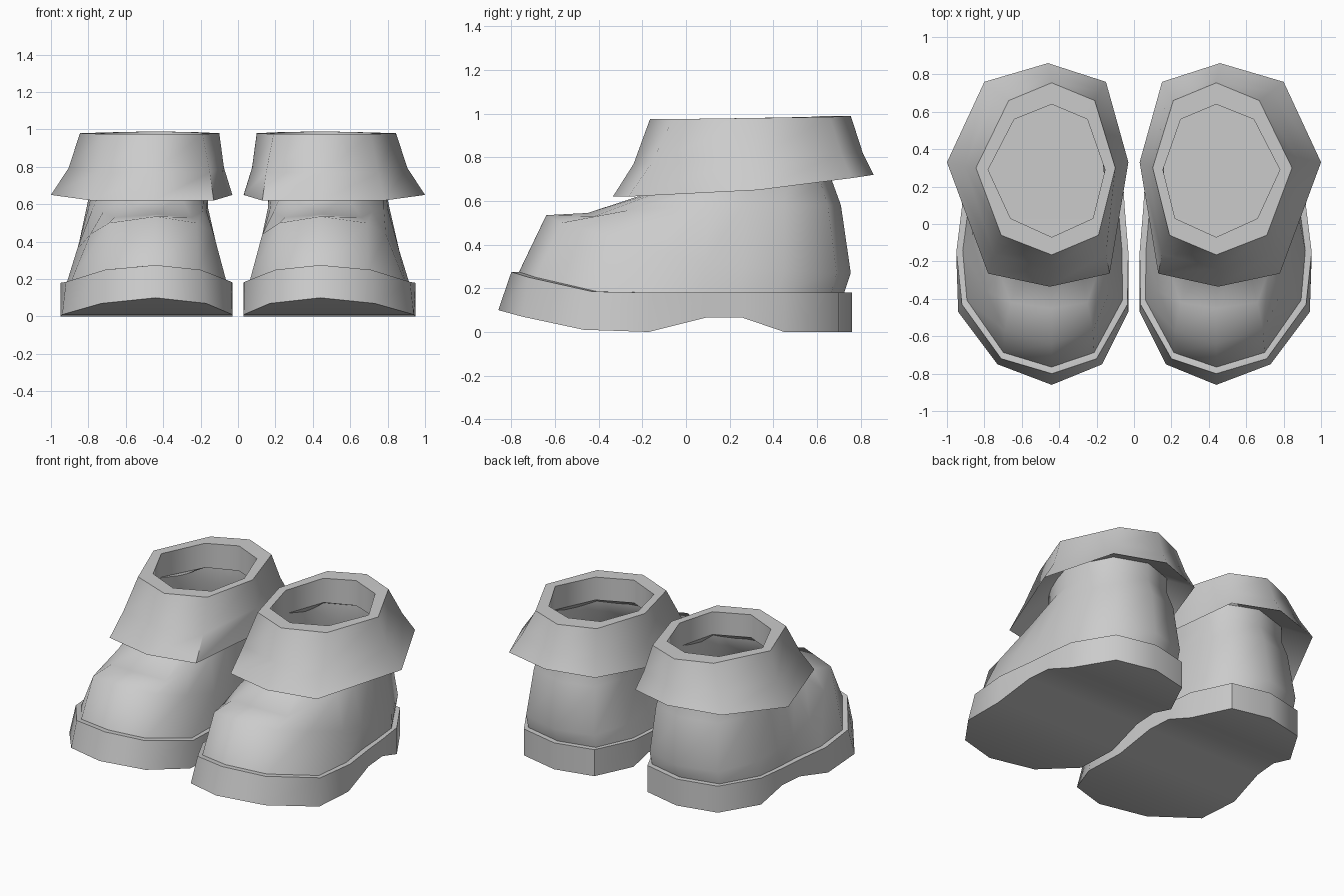
import bpy, bmesh, math

cube = bpy.data.objects.get("Cube")
if cube:
    bpy.data.objects.remove(cube, do_unlink=True)

grey = bpy.data.materials.new("plain_grey")
grey.use_nodes = True
grey.diffuse_color = (0.6, 0.6, 0.6, 1)
grey.node_tree.nodes["Principled BSDF"].inputs["Base Color"].default_value = (0.6, 0.6, 0.6, 1)


def ring(front, sides, back):
    """Closed loop: front point, outer side, back point, inner side.
    Each side entry is (inner x, outer x, y, z)."""
    outer = [(o, y, z) for i, o, y, z in sides]
    inner = [(i, y, z) for i, o, y, z in reversed(sides)]
    return [front] + outer + [back] + inner


def inset(loop, amount):
    """Move a loop towards its own centre by a fixed distance."""
    cx, cy = 0.47, -0.05
    out = []
    for x, y, z in loop:
        k = 1 - amount / math.hypot(x - cx, y - cy)
        out.append((cx + (x - cx) * k, cy + (y - cy) * k, z))
    return out


def flat(loop, z):
    return [(x, y, z) for x, y, _ in loop]


def loft(name, rings, capped=False, angle=62):
    """Skin a stack of loops, optionally close both ends, and make both sides."""
    for side, sign in (("left", 1), ("right", -1)):
        bm = bmesh.new()
        loops = [[bm.verts.new((sign * x, y, z)) for x, y, z in r] for r in rings]
        n = len(loops[0])
        for a, b in zip(loops, loops[1:]):
            for i in range(n):
                j = (i + 1) % n
                face = (a[i], a[j], b[j], b[i])
                bm.faces.new(face if sign > 0 else face[::-1])
        if capped:
            for loop, turn in ((loops[0], -1), (loops[-1], 1)):
                # strips across the loop follow its curved profile
                for k in range(n // 2):
                    face = [loop[k], loop[k + 1], loop[-k - 1], loop[-k % n]]
                    face = [v for m, v in enumerate(face) if v not in face[:m]]
                    bm.faces.new(face if sign * turn > 0 else face[::-1])
        mesh = bpy.data.meshes.new(side + "_" + name)
        bm.to_mesh(mesh)
        bm.free()
        mesh.materials.append(grey)
        ob = bpy.data.objects.new(side + "_" + name, mesh)
        bpy.context.collection.objects.link(ob)
        bpy.ops.object.select_all(action="DESELECT")
        ob.select_set(True)
        bpy.context.view_layer.objects.active = ob
        bpy.ops.object.shade_smooth_by_angle(angle=math.radians(angle))


# Sole: arched underside, raised toe, broad heel, narrow rim and inner floor
heel = [(.05, .92, .09), (.06, .905, .26), (.08, .88, .45), (.20, .73, .70)]
arch = [.065, .065, 0, 0]
sole_bottom = ring((.44, -.86, .10),
                   [(.17, .73, -.75, .07), (.03, .94, -.47, .01), (.03, .95, -.17, 0)]
                   + [(*h, z) for h, z in zip(heel, arch)], (.46, .76, 0))
sole_top = ring((.44, -.80, .275),
                [(.20, .71, -.72, .25), (.035, .92, -.43, .185), (.03, .95, -.15, .18)]
                + [(*h, .18) for h in heel], (.46, .76, .18))
rim = inset(sole_top, .035)
loft("sole", [sole_bottom, sole_top, rim], capped=True, angle=50)

# Upper: rounded toe and heel rising into the hollow shaft
shoulder = ring((.44, -.64, .535),
                [(.22, .69, -.57, .50), (.13, .79, -.36, .44), (.11, .86, -.10, .36),
                 (.105, .87, .09, .32), (.11, .87, .26, .30), (.125, .845, .45, .28),
                 (.21, .72, .69, .27)], (.46, .755, .27))
instep = ring((.44, -.45, .545),
              [(.25, .66, -.42, .53), (.19, .72, -.25, .56), (.17, .78, -.05, .57),
               (.16, .80, .10, .58), (.16, .81, .26, .58), (.165, .79, .45, .58),
               (.23, .69, .65, .58)], (.45, .71, .58))
shaft = ring((.44, -.13, .65),
             [(.31, .58, -.10, .65), (.23, .67, -.02, .65), (.18, .74, .09, .66),
              (.165, .78, .19, .67), (.16, .79, .30, .68), (.18, .76, .46, .69),
              (.25, .67, .615, .69)], (.45, .67, .69))
loft("upper", [rim, shoulder, instep, shaft, flat(shaft, .83)], angle=80)

# Cuff: flared collar around an open top
lower = ring((.45, -.335, .62),
             [(.13, .78, -.265, .62), (.03, 1.0, .33, .65), (.15, .80, .76, .705)],
             (.46, .86, .72))
middle = ring((.45, -.24, .77),
              [(.15, .75, -.16, .77), (.075, .905, .31, .795), (.18, .74, .71, .82)],
              (.45, .81, .82))
upper_edge = ring((.44, -.165, .975),
                  [(.19, .71, -.06, .975), (.10, .845, .30, .98), (.21, .67, .66, .985)],
                  (.44, .755, .99))
opening = ring((.44, -.07, .975),
               [(.22, .66, .03, .975), (.155, .78, .29, .98), (.25, .64, .56, .985)],
               (.44, .64, .99))
underside = flat(opening, .82)
loft("cuff", [underside, lower, middle, upper_edge, opening, underside])
